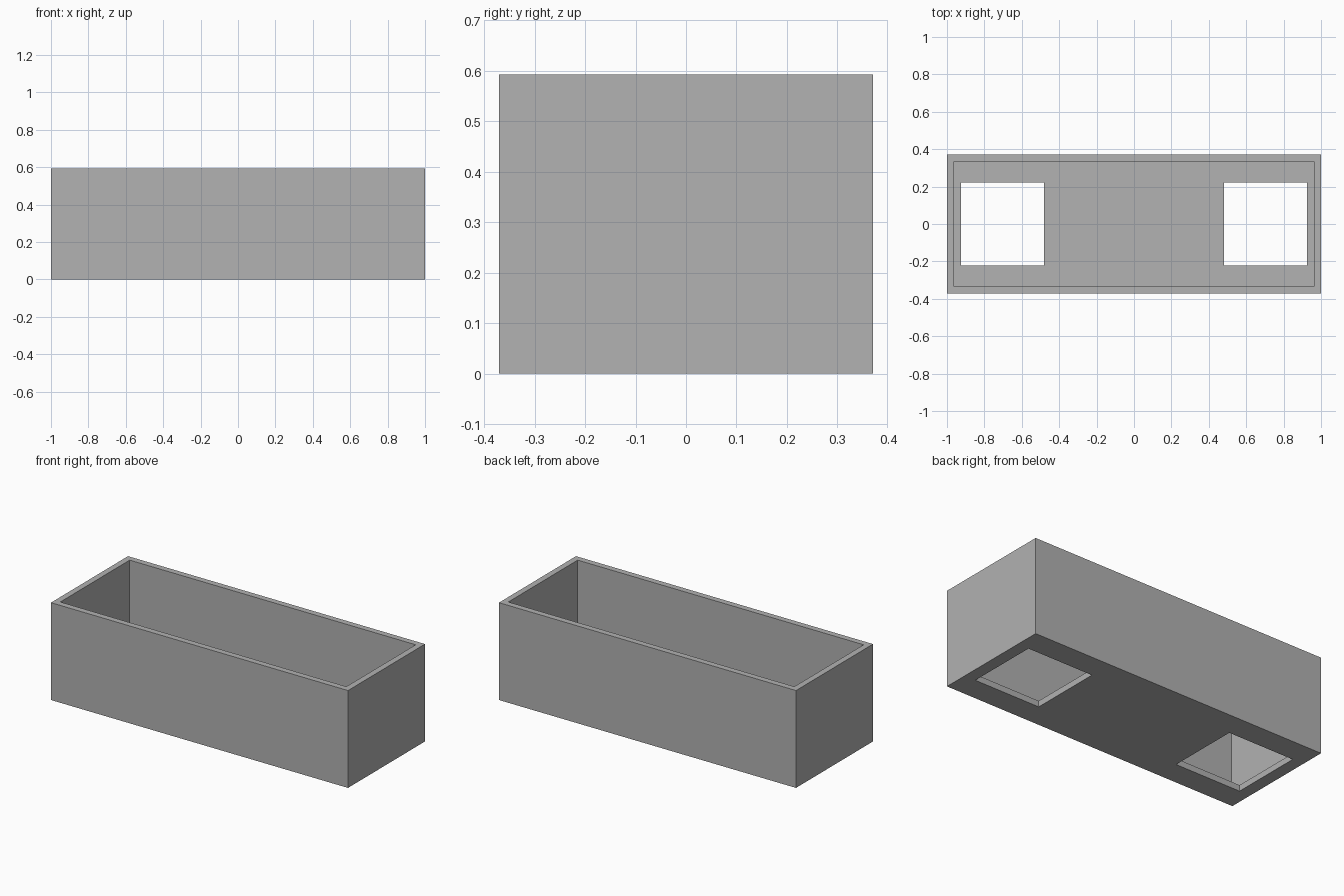
import bpy

default = bpy.data.objects.get("Cube")
if default:
    bpy.data.objects.remove(default, do_unlink=True)

U = 2 / 54                      # one wall thickness
LENGTH, WIDTH, HEIGHT = 54 * U, 20 * U, 16 * U
HOLE, HOLE_X = 12 * U, 19 * U   # square floor opening and its offset

grey = bpy.data.materials.new("plain_grey")
grey.use_nodes = True
colour = (0.445, 0.445, 0.445, 1)
grey.diffuse_color = colour
grey.node_tree.nodes["Principled BSDF"].inputs["Base Color"].default_value = colour


def box(name, size, x, bottom):
    """Add a box of the given size standing at height bottom."""
    bpy.ops.mesh.primitive_cube_add(size=1, location=(x, 0, bottom + size[2] / 2))
    obj = bpy.context.object
    obj.name = name
    obj.scale = size
    bpy.ops.object.transform_apply(location=True, rotation=False, scale=True)
    obj.data.materials.append(grey)
    return obj


def cut(target, cutter):
    """Subtract the cutter from the target, then discard it."""
    cutter.hide_render = True
    mod = target.modifiers.new("cut", 'BOOLEAN')
    mod.operation = 'DIFFERENCE'
    mod.solver = 'EXACT'
    mod.object = cutter
    bpy.context.view_layer.objects.active = target
    bpy.ops.object.modifier_apply(modifier=mod.name)
    bpy.data.objects.remove(cutter, do_unlink=True)


# Open-topped planter box
planter = box("planter_box", (LENGTH, WIDTH, HEIGHT), 0, 0)
cut(planter, box("cavity_cutter", (LENGTH - 2 * U, WIDTH - 2 * U, HEIGHT), 0, U))

# Square opening through the floor near each end
for side in (-1, 1):
    cut(planter, box("floor_opening_cutter", (HOLE, HOLE, 4 * U), side * HOLE_X, -2 * U))
